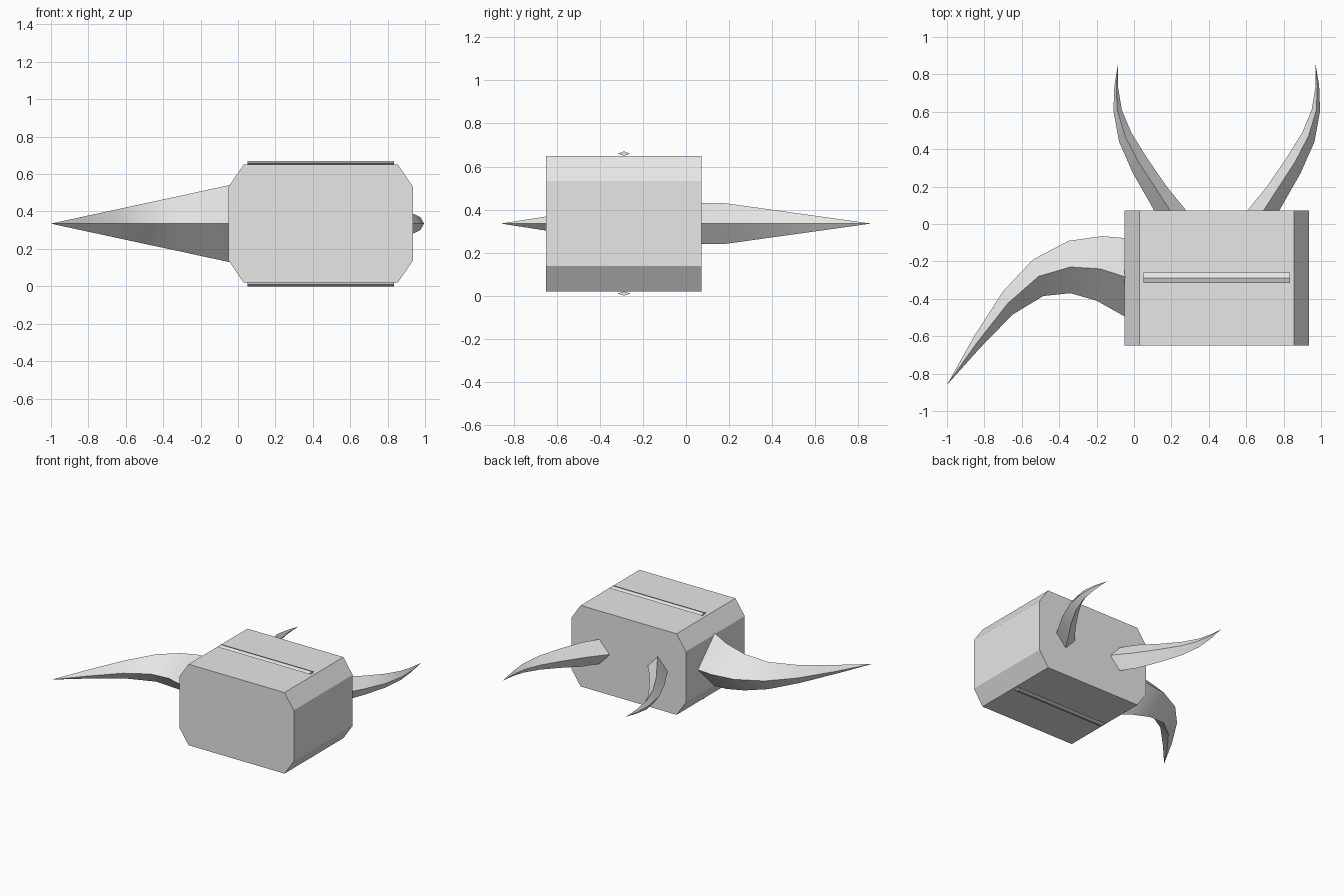
import bpy, bmesh, math

if "Cube" in bpy.data.objects:
    bpy.data.objects.remove(bpy.data.objects["Cube"])

MID_Z = 0.335      # height of the centre line
BODY_X = 0.4425    # mirror plane of the body and the two small horns

grey = bpy.data.materials.new("light grey")
grey.diffuse_color = (0.8, 0.8, 0.8, 1)
grey.use_nodes = True
grey.node_tree.nodes["Principled BSDF"].inputs["Base Color"].default_value = grey.diffuse_color


def loft(name, rings, tip=None, smooth=False):
    """Skin a list of equal rings, closing the end with a cap or a point."""
    bm = bmesh.new()
    loops = [[bm.verts.new(p) for p in ring] for ring in rings]
    n = len(loops[0])
    for a, b in zip(loops, loops[1:]):
        for i in range(n):
            j = (i + 1) % n
            bm.faces.new((a[i], a[j], b[j], b[i]))
    bm.faces.new(loops[0][::-1])
    if tip:
        end = bm.verts.new(tip)
        for i in range(n):
            bm.faces.new((loops[-1][i], loops[-1][(i + 1) % n], end))
    else:
        bm.faces.new(loops[-1])
    bmesh.ops.recalc_face_normals(bm, faces=bm.faces)
    mesh = bpy.data.meshes.new(name)
    bm.to_mesh(mesh)
    bm.free()
    mesh.materials.append(grey)
    obj = bpy.data.objects.new(name, mesh)
    bpy.context.collection.objects.link(obj)
    if smooth:
        bpy.ops.object.select_all(action='DESELECT')
        obj.select_set(True)
        bpy.context.view_layer.objects.active = obj
        bpy.ops.object.shade_smooth_by_angle(angle=math.radians(30))
    return obj


def horn(name, stations, tip, flip=False):
    """Diamond-section horn; station = outer xy, ridge xy, inner xy, half height."""
    def fx(x):
        return 2 * BODY_X - x if flip else x
    rings = []
    for (ox, oy), (mx, my), (ix, iy), h in stations:
        rings.append([(fx(ox), oy, MID_Z), (fx(mx), my, MID_Z + h),
                      (fx(ix), iy, MID_Z), (fx(mx), my, MID_Z - h)])
    return loft(name, rings, (fx(tip[0]), tip[1], MID_Z), smooth=True)


# Body: chamfered block extruded front to back
half = [(0.4125, 0.315), (0.4925, 0.198), (0.4925, -0.198), (0.4125, -0.315)]
profile = half + [(-x, z) for x, z in reversed(half)]
loft("body", [[(BODY_X + x, y, MID_Z + z) for x, z in profile]
              for y in (-0.65, 0.073)])

# Thin diamond rails on the top and the bottom
for name, z in (("top_rail", 0.66), ("bottom_rail", 0.01)):
    section = [(-0.028, 0), (0, 0.01), (0.028, 0), (0, -0.01)]
    loft(name, [[(x, -0.288 + dy, z + dz) for dy, dz in section]
                for x in (0.05, 0.835)])

# Large curved horn on the left side
horn("large_horn", [
    ((-0.04, -0.076), (-0.04, -0.285), (-0.04, -0.50), 0.207),
    ((-0.17, -0.065), (-0.18, -0.24), (-0.20, -0.41), 0.177),
    ((-0.35, -0.09), (-0.34, -0.23), (-0.34, -0.37), 0.142),
    ((-0.54, -0.19), (-0.51, -0.28), (-0.485, -0.385), 0.106),
    ((-0.70, -0.36), (-0.675, -0.425), (-0.65, -0.485), 0.070),
    ((-0.855, -0.60), (-0.84, -0.635), (-0.825, -0.665), 0.035),
], (-1.0, -0.86))

# Pair of small horns on the back
small = [
    ((0.765, 0.05), (0.678, 0.05), (0.588, 0.05), 0.095),
    ((0.81, 0.13), (0.762, 0.18), (0.71, 0.20), 0.095),
    ((0.89, 0.27), (0.86, 0.33), (0.82, 0.36), 0.074),
    ((0.965, 0.44), (0.933, 0.47), (0.90, 0.49), 0.0545),
    ((0.995, 0.605), (0.975, 0.61), (0.95, 0.61), 0.035),
    ((0.99, 0.74), (0.98, 0.735), (0.97, 0.73), 0.0175),
]
for name, flip in (("small_horn_right", False), ("small_horn_left", True)):
    horn(name, small, (0.97, 0.86), flip)
